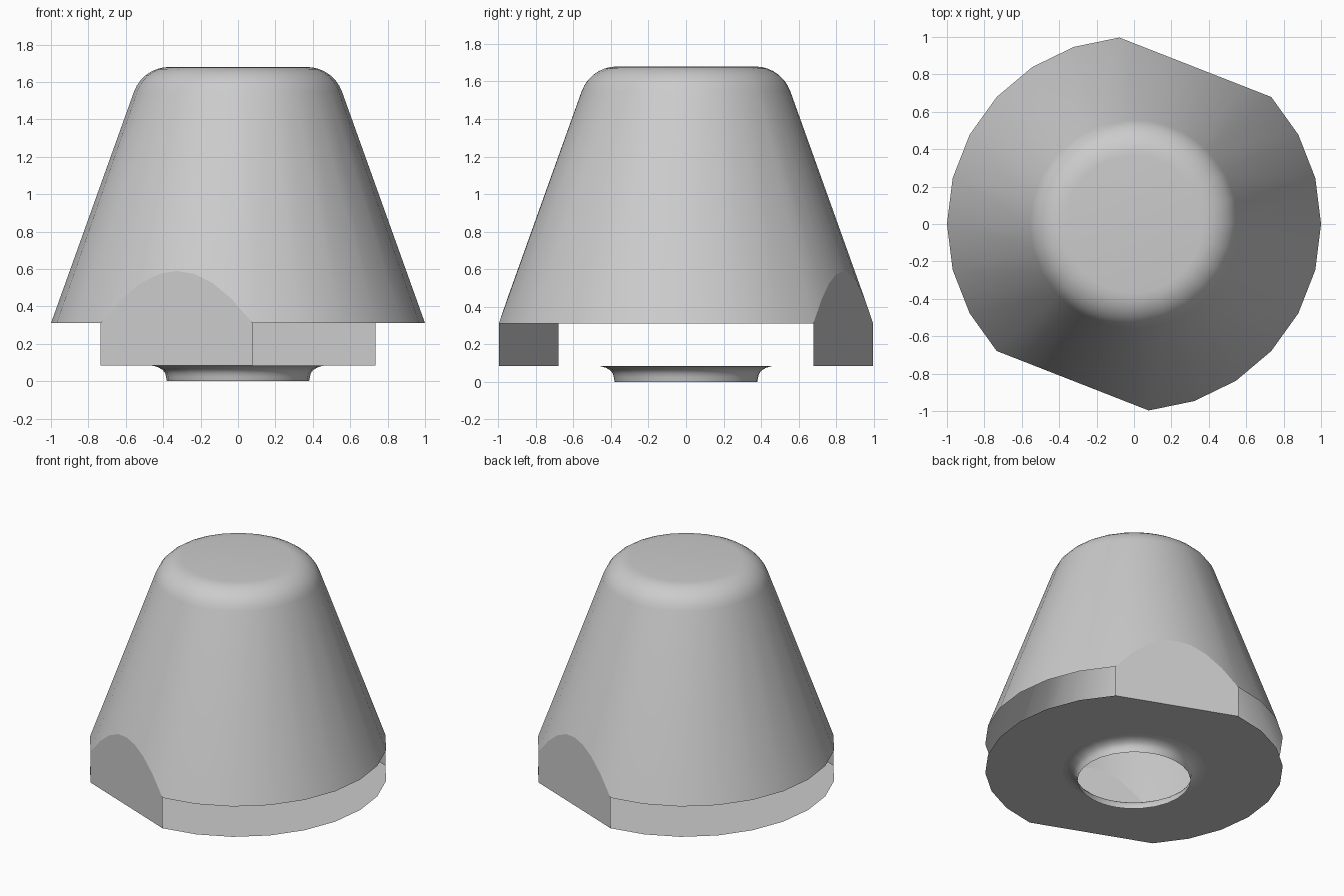
import bpy, bmesh
from math import radians, sin, cos
from mathutils import Vector

cube = bpy.data.objects.get("Cube")
if cube:
    bpy.data.objects.remove(cube)

grey = bpy.data.materials.new("plain grey")
grey.use_nodes = True
grey.diffuse_color = (0.6, 0.6, 0.6, 1)
grey.node_tree.nodes["Principled BSDF"].inputs["Base Color"].default_value = (0.6, 0.6, 0.6, 1)

RIM_Z, PLATE_Z, TOP_Z = 0.31, 0.085, 1.68
STEP = radians(14.25)
FLAT_START, FLAT_END = 3 * STEP, radians(180) - 6 * STEP
FLAT_MID = (FLAT_START + FLAT_END) / 2
FLAT_DIST = cos((FLAT_END - FLAT_START) / 2)
FLAT_CUTS = 8

# Angles of half a turn; the other half repeats them
half = [i * STEP for i in range(3)]
half += [FLAT_START + (FLAT_END - FLAT_START) * i / FLAT_CUTS for i in range(FLAT_CUTS)]
half += [FLAT_END + i * STEP for i in range(6)]
angles = half + [a + radians(180) for a in half]
flat_mids = [FLAT_MID, FLAT_MID + radians(180)]


def ring(bm, radius, z):
    return [bm.verts.new((radius * cos(a), radius * sin(a), z)) for a in angles]


def plate_ring(bm, z):
    """Unit outline with two straight sides."""
    verts = ring(bm, 1, z)
    for v, a in zip(verts, angles):
        for mid in flat_mids:
            facing = cos(a - mid)
            if facing > FLAT_DIST:
                v.co.xy = v.co.xy * (FLAT_DIST / facing)
    return verts


def bridge(bm, lower, upper):
    n = len(lower)
    for i in range(n):
        j = (i + 1) % n
        bm.faces.new((lower[i], lower[j], upper[j], upper[i]))


def finish(name, bm):
    mesh = bpy.data.meshes.new(name)
    bm.to_mesh(mesh)
    bm.free()
    mesh.materials.append(grey)
    obj = bpy.data.objects.new(name, mesh)
    bpy.context.collection.objects.link(obj)
    bpy.ops.object.select_all(action='DESELECT')
    obj.select_set(True)
    bpy.context.view_layer.objects.active = obj
    bpy.ops.object.shade_smooth_by_angle(angle=radians(30))


# Tapered shell, open below, with a rounded shoulder and flat top
bm = bmesh.new()
profile = [(1, RIM_Z)]
for i in range(8):
    t = radians(20 + 10 * i)
    profile.append((0.368 + 0.2 * cos(t), TOP_Z - 0.2 + 0.2 * sin(t)))
rings = [ring(bm, r, z) for r, z in profile]
for low, high in zip(rings, rings[1:]):
    bridge(bm, low, high)
bm.faces.new(rings[-1])

# Two opposite flats sliced off the shell, their walls reaching the base plate
for mid in flat_mids:
    normal = Vector((cos(mid), sin(mid), 0))
    bmesh.ops.bisect_plane(bm, geom=bm.verts[:] + bm.edges[:] + bm.faces[:], dist=1e-4,
                           plane_co=normal * FLAT_DIST, plane_no=normal, clear_outer=True)
    side = Vector((-normal.y, normal.x, 0))
    edge = [v.co.copy() for v in bm.verts if abs(v.co.dot(normal) - FLAT_DIST) < 5e-4]
    edge.sort(key=lambda p: p.dot(side))
    feet = [Vector((p.x, p.y, PLATE_Z)) for p in (edge[0], edge[-1])]
    bm.faces.new([bm.verts.new(p) for p in feet + edge[::-1]])
finish("tapered_shell", bm)

# Base plate with a round opening
bm = bmesh.new()
bridge(bm, ring(bm, 0.48, PLATE_Z), plate_ring(bm, PLATE_Z))
bmesh.ops.recalc_face_normals(bm, faces=bm.faces[:])
if bm.faces[:][0].normal.z > 0:
    bmesh.ops.reverse_faces(bm, faces=bm.faces[:])
finish("base_plate", bm)

# Flared open collar under the plate
bm = bmesh.new()
collar = [(0.38, 0), (0.385, 0.025)]
for i in range(1, 6):
    t = radians(18 * i)
    collar.append((0.48 - 0.095 * cos(t), 0.025 + 0.06 * sin(t)))
rings = [ring(bm, r, z) for r, z in collar]
for low, high in zip(rings, rings[1:]):
    bridge(bm, low, high)
finish("bottom_collar", bm)
